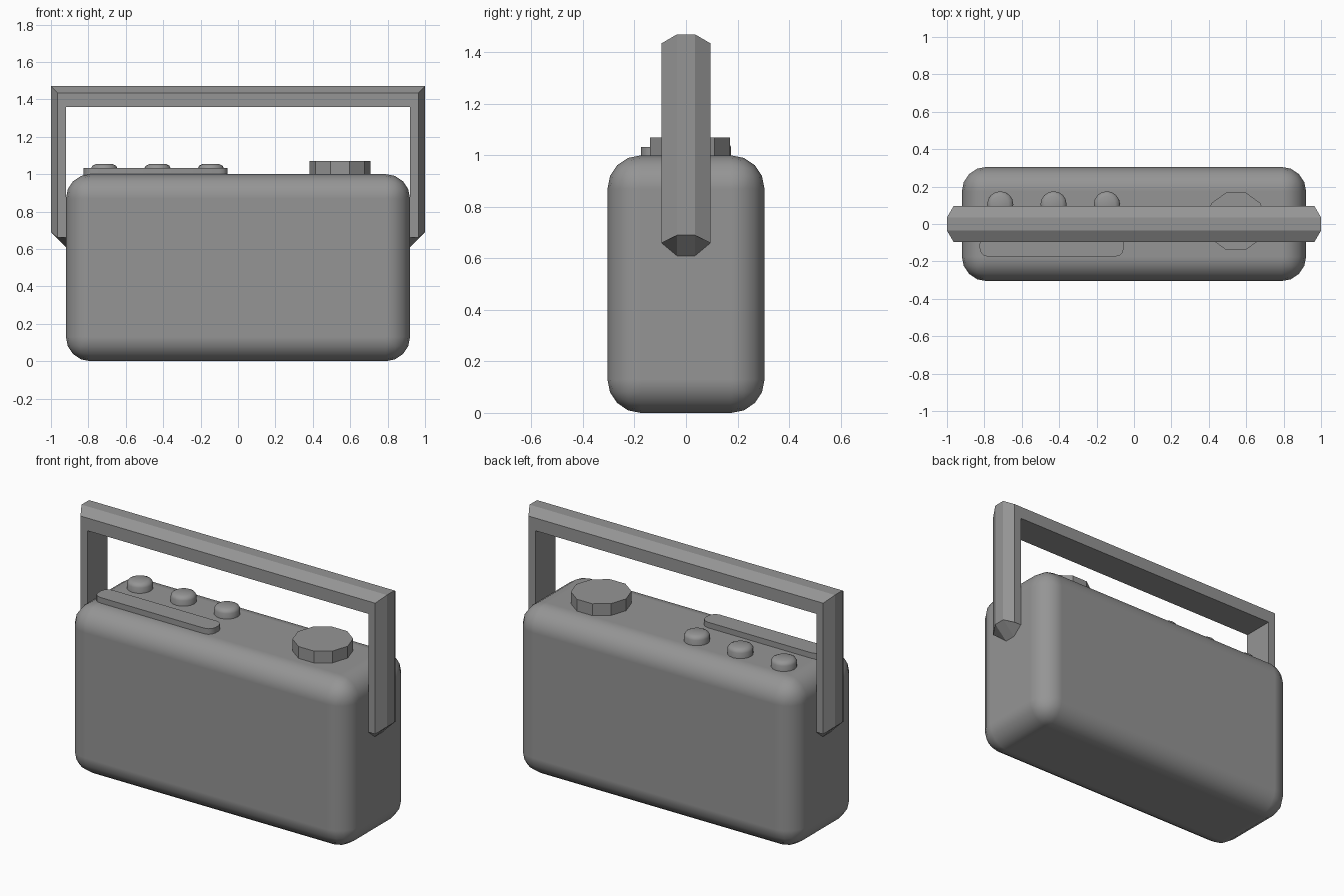
import bpy, bmesh, math

cube = bpy.data.objects.get("Cube")
if cube:
    bpy.data.objects.remove(cube, do_unlink=True)

GREY = (0.3, 0.3, 0.3, 1)
grey = bpy.data.materials.new("plain grey")
grey.use_nodes = True
grey.diffuse_color = GREY
grey.node_tree.nodes["Principled BSDF"].inputs["Base Color"].default_value = GREY


def finish(name, bm, location=(0, 0, 0)):
    bmesh.ops.recalc_face_normals(bm, faces=bm.faces)
    mesh = bpy.data.meshes.new(name)
    bm.to_mesh(mesh)
    bm.free()
    mesh.materials.append(grey)
    obj = bpy.data.objects.new(name, mesh)
    obj.location = location
    bpy.context.collection.objects.link(obj)
    return obj


def box(size):
    bm = bmesh.new()
    bmesh.ops.create_cube(bm, size=1)
    bmesh.ops.scale(bm, vec=size, verts=bm.verts)
    return bm


def smooth(obj, degrees):
    bpy.ops.object.select_all(action='DESELECT')
    obj.select_set(True)
    bpy.context.view_layer.objects.active = obj
    bpy.ops.object.shade_smooth_by_angle(angle=math.radians(degrees))


def turned(name, profile, sides, location, turn=0):
    """Stack rings of (radius, height) and cap both ends."""
    bm = bmesh.new()
    rings = []
    for r, z in profile:
        angles = [turn + math.tau * i / sides for i in range(sides)]
        rings.append([bm.verts.new((r * math.cos(a), r * math.sin(a), z)) for a in angles])
    for low, high in zip(rings, rings[1:]):
        for i in range(sides):
            j = (i + 1) % sides
            bm.faces.new((low[i], low[j], high[j], high[i]))
    bm.faces.new(rings[0])
    bm.faces.new(rings[-1])
    return finish(name, bm, location)


# Case with generously rounded edges
case = finish("case", box((1.84, 0.61, 1)), (0, 0, 0.5))
for p in case.data.polygons:
    p.use_smooth = True
bevel = case.modifiers.new("rounding", 'BEVEL')
bevel.width = 0.13
bevel.segments = 4
bevel.harden_normals = True

# Carrying handle: chamfered section run up one leg, across and down the other
bm = bmesh.new()
# each line: half depth, leg x, foot z, top z
section = [(0.035, 1, 0.69, 1.47), (0.095, 0.965, 0.66, 1.435), (0.095, 0.92, 0.66, 1.36)]
rows = [(-y, x, f, t) for y, x, f, t in section] + [(y, x, f, t) for y, x, f, t in reversed(section)]
loops = []
for y, x, foot, top in rows:
    path = [(-x, foot), (-x, top), (x, top), (x, foot)]
    loops.append([bm.verts.new((px, y, pz)) for px, pz in path])
for k in range(len(loops)):
    a, b = loops[k], loops[(k + 1) % len(loops)]
    for i in range(3):
        bm.faces.new((a[i], a[i + 1], b[i + 1], b[i]))
# Tapered feet against the case sides
for end, side in ((0, -1), (3, 1)):
    tip = [bm.verts.new((side * 0.92, y, 0.61)) for y in (-0.035, 0.035)]
    outer_f, mid_f, in_f, in_b, mid_b, outer_b = [l[end] for l in loops]
    bm.faces.new((outer_f, outer_b, tip[1], tip[0]))
    bm.faces.new((outer_f, tip[0], in_f, mid_f))
    bm.faces.new((outer_b, mid_b, in_b, tip[1]))
    bm.faces.new((in_f, tip[0], tip[1], in_b))
finish("handle", bm)

# Tuning dial
turned("dial", [(0.163, -0.02), (0.163, 0.07)], 10, (0.545, 0.015, 1))

# Three push buttons
for i in range(3):
    button = turned("button", [(0.07, -0.02), (0.07, 0.032), (0.063, 0.045), (0.045, 0.054)],
                    16, (-0.715 + 0.285 * i, 0.105, 1))
    smooth(button, 50)

# Raised strip along the front of the top
bm = box((0.77, 0.115, 0.05))
upright = [e for e in bm.edges if abs(e.verts[0].co.z - e.verts[1].co.z) > 0.01]
bmesh.ops.bevel(bm, geom=upright, offset=0.045, segments=3, profile=0.5, affect='EDGES')
strip = finish("top_strip", bm, (-0.44, -0.117, 1.008))
smooth(strip, 35)
